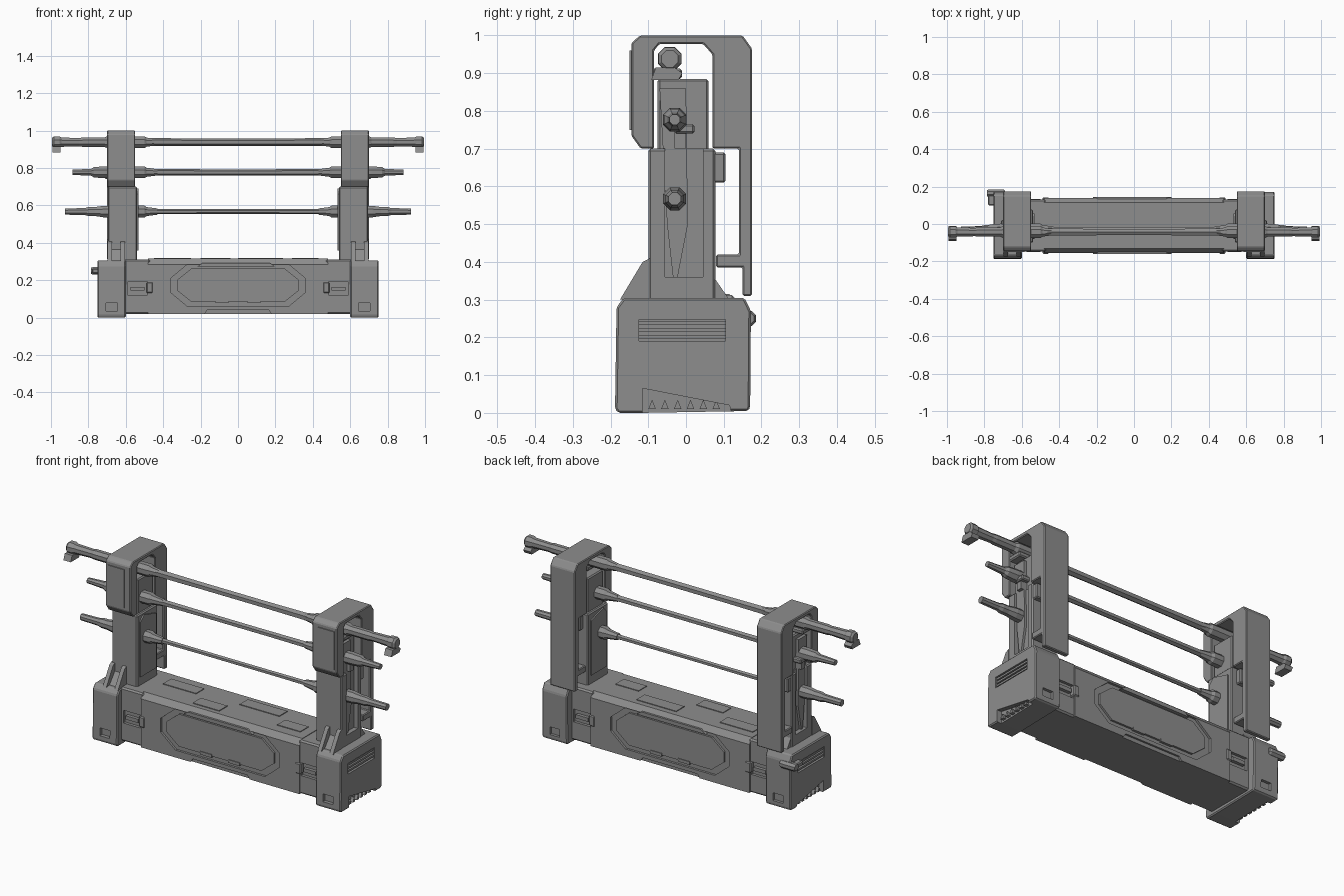
import bpy, bmesh, math
from mathutils import Vector

cube = bpy.data.objects.get("Cube")
if cube:
    bpy.data.objects.remove(cube, do_unlink=True)

grey = bpy.data.materials.new("worn_grey")
grey.use_nodes = True
grey.diffuse_color = (0.27, 0.27, 0.27, 1)
grey.node_tree.nodes["Principled BSDF"].inputs["Base Color"].default_value = (0.27, 0.27, 0.27, 1)


def finish(name, bm, bevel=0):
    bmesh.ops.recalc_face_normals(bm, faces=bm.faces)
    if bevel:
        bmesh.ops.bevel(bm, geom=bm.edges[:], offset=bevel, segments=1,
                        affect='EDGES', clamp_overlap=True)
    mesh = bpy.data.meshes.new(name)
    bm.to_mesh(mesh)
    bm.free()
    mesh.materials.append(grey)
    ob = bpy.data.objects.new(name, mesh)
    bpy.context.collection.objects.link(ob)
    return ob


def prism(name, pts, axis, a, b, bevel=0, side=1):
    """Extrude a flat outline along an axis; side=-1 mirrors it in x."""
    def place(p, t):
        x, y, z = {'X': (t, p[0], p[1]), 'Y': (p[0], t, p[1]), 'Z': (p[0], p[1], t)}[axis]
        return (x * side, y, z)
    bm = bmesh.new()
    face = bm.faces.new([bm.verts.new(place(p, a)) for p in pts])
    move = Vector(place((0, 0), b)) - Vector(place((0, 0), a))
    new = bmesh.ops.extrude_face_region(bm, geom=[face])["geom"]
    bmesh.ops.translate(bm, vec=move, verts=[v for v in new if isinstance(v, bmesh.types.BMVert)])
    return finish(name, bm, bevel)


def box(name, x, y, z, bevel=0, side=1):
    pts = [(x[0], y[0]), (x[1], y[0]), (x[1], y[1]), (x[0], y[1])]
    return prism(name, pts, 'Z', z[0], z[1], bevel, side)


def rod(name, profile, y, z, sides=8, side=1):
    """Faceted turned bar along x, from (x, radius) stations."""
    bm = bmesh.new()
    rings = []
    for x, r in profile:
        angles = [math.tau * (i + 0.5) / sides for i in range(sides)]
        rings.append([bm.verts.new((x * side, y + r * math.cos(t), z + r * math.sin(t))) for t in angles])
    for p, q in zip(rings, rings[1:]):
        for i in range(sides):
            j = (i + 1) % sides
            bm.faces.new((p[i], p[j], q[j], q[i]))
    bm.faces.new(rings[0])
    bm.faces.new(rings[-1])
    return finish(name, bm)


def cut(target, *cutters):
    for c in cutters:
        mod = target.modifiers.new("cut", 'BOOLEAN')
        mod.operation = 'DIFFERENCE'
        mod.solver = 'EXACT'
        mod.object = c
        bpy.context.view_layer.objects.active = target
        bpy.ops.object.modifier_apply(modifier=mod.name)
        bpy.data.objects.remove(c, do_unlink=True)


def octagon(x, z0, z1, cx, cz):
    return [(-x, z0 + cz), (-x + cx, z0), (x - cx, z0), (x, z0 + cz),
            (x, z1 - cz), (x - cx, z1), (-x + cx, z1), (-x, z1 - cz)]


# Central beam with a chamfered section and a recessed panel front and back
beam = prism("base_beam", [(-.155, .02), (.138, .02), (.138, .285), (.115, .315),
                           (-.13, .315), (-.155, .285)], 'X', -.48, .48)
for label, y, d in (("front", -.155, -1), ("back", .138, 1)):
    cut(beam,
        prism("panel_cutter", octagon(.36, .06, .285, .09, .075), 'Y', y - d * .012, y + d * .02),
        prism("tab_cutter", [(-.19, .005), (.19, .005), (.165, .04), (-.165, .04)],
              'Y', y - d * .01, y + d * .02))
    prism(label + "_panel", octagon(.325, .085, .262, .075, .06), 'Y', y - d * .02, y - d * .001)
    prism(label + "_top_trim", [(-.22, .272), (.2, .272), (.17, .292), (-.19, .292)],
          'Y', y - d * .02, y + d * .006)
    for s in (-1, 1):
        box(label + "_panel_clip", (.05, .12), sorted((y - d * .01, y + d * .003)), (.078, .095), side=s)

# Thin worn plates on the beam top
for x, y, w in ((-.35, .03, .1), (-.12, -.07, .08), (.12, .05, .12), (.36, -.04, .07)):
    box("top_plate", (x - w, x + w), (y - .035, y + .035), (.31, .319))

# Tower outline: rear rail, cap and front visor in one hooked shell
shell_outline = [(.175, .31), (.175, .965), (.15, 1), (-.122, 1), (-.145, .98),
                 (-.145, .735), (-.12, .70), (-.085, .70), (-.085, .96), (-.07, .978),
                 (.045, .978), (.07, .95), (.07, .70), (.14, .70), (.14, .42),
                 (.08, .42), (.08, .385), (.15, .385), (.15, .31)]
foot_outline = [(-.188, .01), (-.18, 0), (-.12, 0), (.165, .005), (.17, .015),
                (.172, .27), (.155, .305), (-.165, .305), (-.184, .28)]

for s, label in ((1, "left"), (-1, "right")):
    # Neck joining beam and foot, with a latch
    neck = box(label + "_neck", (.47, .61), (-.148, .13), (.02, .312), .008, s)
    cut(neck, box("latch_cutter", (.485, .59), (-.17, -.132), (.12, .19), side=s),
        box("latch_cutter", (.485, .59), (.115, .17), (.12, .19), side=s))
    for y in ((-.15, -.12), (.105, .133)):
        box(label + "_latch", (.50, .575), y, (.145, .165), side=s)
        box(label + "_latch_lug", (.455, .49), (y[0] - .01, y[1] + .01), (.13, .19), .006, s)

    # Foot block with side vent, bottom notch and small pockets
    foot = prism(label + "_foot", foot_outline, 'X', .60, .752, .006, s)
    cut(foot,
        box("vent_cutter", (.735, .8), (-.125, .105), (.19, .248), side=s),
        prism("notch_cutter", [(-.115, -.02), (.125, -.02), (.115, .02), (-.115, .065)],
              'X', .725, .8, side=s))
    for y in ((-.21, -.168), (.155, .2)):
        cut(foot, box("pocket_cutter", (.645, .705), y, (.035, .078), side=s))
    for k in range(3):
        box(label + "_vent_slat", (.73, .748), (-.125, .105), (.197 + k * .018, .207 + k * .018), side=s)
    for k in range(6):
        prism(label + "_tread", [(-.1 + k * .034, .01), (-.08 + k * .034, .01), (-.09 + k * .034, .035)],
              'X', .715, .742, side=s)

    # Hooked shell, thicker at the inner edge of the cap
    prism(label + "_tower_shell", shell_outline, 'X', .55, .70, .004, s)
    box(label + "_visor_plate", (.585, .685), (-.15, -.14), (.75, .96), side=s)

    # Column, with a recessed core running up inside the shell
    column = box(label + "_column", (.54, .695), (-.1, .078), (.29, .70), .006, s)
    cut(column, box("groove_cutter", (.67, .75), (-.055, .045), (.36, .75), side=s))
    box(label + "_core", (.555, .665), (-.075, .06), (.69, .885), .006, s)
    prism(label + "_core_plate", [(-.07, .86), (0, .86), (.005, .5), (-.03, .32), (-.05, .5)],
          'X', .66, .682, side=s)
    box(label + "_rail_block", (.57, .69), (.07, .105), (.61, .69), .005, s)
    prism(label + "_inner_plate", [(-.08, .36), (.055, .36), (.055, .66), (-.05, .69), (-.08, .66)],
          'X', .533, .545, side=s)

    # Gussets where column meets foot
    for x in (.605, .675):
        prism(label + "_front_gusset", [(-.175, .30), (-.095, .30), (-.095, .41), (-.115, .40)],
              'X', x, x + .022, side=s)
    prism(label + "_gusset_web", [(-.15, .30), (-.095, .30), (-.095, .37)], 'X', .61, .69, side=s)
    prism(label + "_rear_gusset", [(.07, .30), (.115, .30), (.07, .365)], 'X', .61, .69, side=s)

    # Outer rod ends and inner collars
    rod(label + "_top_rod_end", [(.56, .034), (.70, .034), (.715, .027), (.83, .027), (.85, .024),
                                 (.945, .027), (.955, .033), (.985, .033), (.995, .024)], -.043, .938, side=s)
    prism(label + "_rod_hook", [(-.092, .882), (-.02, .882), (-.01, .9), (-.03, .915), (-.08, .915)],
          'X', .948, .992, side=s)
    rod(label + "_middle_rod_end", [(.56, .032), (.715, .034), (.77, .03), (.785, .02), (.885, .015)],
        -.03, .777, side=s)
    rod(label + "_lower_rod_end", [(.56, .033), (.72, .033), (.765, .026), (.80, .026),
                                   (.82, .02), (.925, .018)], -.03, .567, side=s)
    for z, y in ((.938, -.043), (.777, -.03), (.567, -.03)):
        rod(label + "_rod_collar", [(.565, .034), (.50, .034), (.488, .026), (.43, .018)], y, z, side=s)
    box(label + "_rod_clamp", (.60, .70), (-.09, -.01), (.885, .912), .006, s)
    box(label + "_rod_bracket", (.65, .71), (-.03, .022), (.74, .765), .005, s)
    box(label + "_rod_bracket_stem", (.65, .70), (-.03, .0), (.70, .745), side=s)

# Long bars between the towers
for label, y, z, r in (("top", -.043, .938, .022), ("middle", -.03, .777, .018), ("lower", -.03, .567, .014)):
    rod(label + "_bar", [(-.5, r), (-.2, r * .9), (.2, r * .9), (.5, r)], y, z, 6)

# Small pipe at the back of the right foot
rod("back_pipe", [(-.785, .018), (-.775, .022), (-.70, .022), (-.69, .016)], .165, .25)
box("pipe_mount", (-.78, -.74), (.10, .165), (.237, .263), .005)
